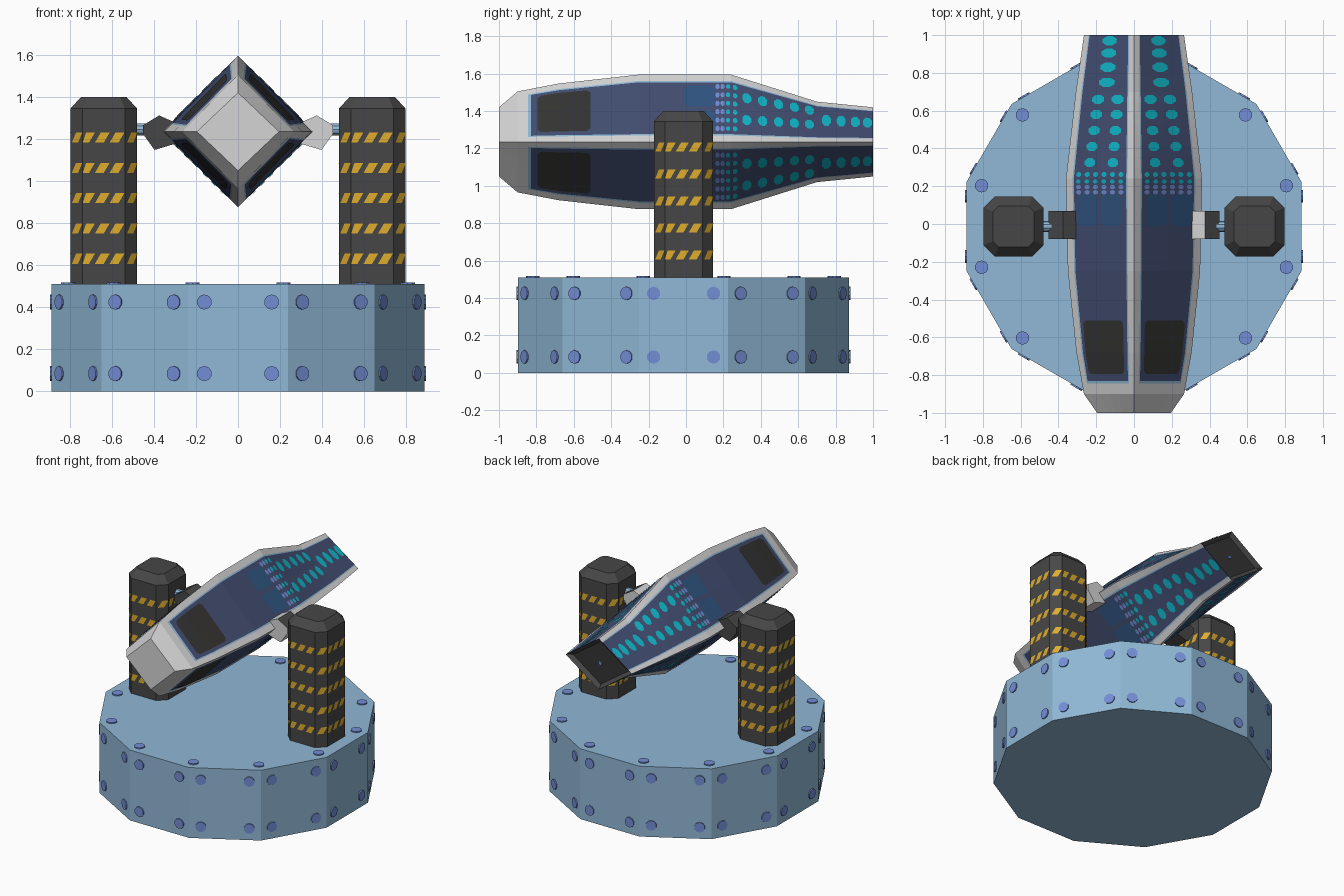
import bpy, bmesh, math
from mathutils import Vector, Matrix

if "Cube" in bpy.data.objects:
    bpy.data.objects.remove(bpy.data.objects["Cube"])

COLS = {
    "light_blue": (0.28, 0.48, 0.67), "pale_grey": (0.66, 0.66, 0.67), "charcoal": (0.062, 0.062, 0.062),
    "navy": (0.055, 0.075, 0.165), "periwinkle": (0.17, 0.27, 0.66), "cyan": (0.005, 0.47, 0.58),
    "yellow": (0.74, 0.42, 0.025), "deep_blue": (0.03, 0.09, 0.22), "black": (0.035, 0.034, 0.033),
}
MATS = {}
for n, c in COLS.items():
    MATS[n] = bpy.data.materials.new(n)
    MATS[n].diffuse_color = (*c, 1)


def finish(bm, name, *mats, recalc=True):
    if recalc:
        bmesh.ops.recalc_face_normals(bm, faces=bm.faces)
    me = bpy.data.meshes.new(name)
    bm.to_mesh(me)
    bm.free()
    ob = bpy.data.objects.new(name, me)
    bpy.context.collection.objects.link(ob)
    for m in mats:
        me.materials.append(MATS[m])
    return ob


def face_out(bm, pts, out):
    f = bm.faces.new([bm.verts.new(p) for p in pts])
    f.normal_update()
    if f.normal.dot(Vector(out)) < 0:
        f.normal_flip()
    return f


def loft(bm, rings):
    vs = [[bm.verts.new(p) for p in r] for r in rings]
    n = len(vs[0])
    for a, b in zip(vs, vs[1:]):
        for i in range(n):
            bm.faces.new((a[i], a[(i + 1) % n], b[(i + 1) % n], b[i]))
    return bm.faces.new(vs[0]), bm.faces.new(vs[-1])


CY = -0.013   # turntable centre
ZC = 1.235    # body axis height

# Twelve-sided base
R = 0.917
bm = bmesh.new()
ring = [(R * math.cos(math.radians(15 + 30 * i)), CY + R * math.sin(math.radians(15 + 30 * i))) for i in range(12)]
loft(bm, [[(x, y, z) for x, y in ring] for z in (0, 0.51)])
finish(bm, "base", "light_blue")

# Bolt heads on sides and top of base
bm = bmesh.new()


def bolt(loc, direction):
    rot = Vector(direction).to_track_quat('Z', 'Y').to_matrix().to_4x4()
    bmesh.ops.create_cone(bm, cap_ends=True, segments=10, radius1=0.036, radius2=0.036, depth=0.016,
                          matrix=Matrix.Translation(loc) @ rot)


ap = R * math.cos(math.radians(15))
for i in range(12):
    a = math.radians(30 * i)
    n, t = Vector((math.cos(a), math.sin(a), 0)), Vector((-math.sin(a), math.cos(a), 0))
    for s in (-0.16, 0.16):
        for z in (0.085, 0.425):
            bolt(n * ap + t * s + Vector((0, CY, z)), n)
    b = a + math.radians(15)
    bolt(Vector((0.835 * math.cos(b), CY + 0.835 * math.sin(b), 0.51)), (0, 0, 1))
finish(bm, "base_bolts", "periwinkle")


# Support posts with hazard stripes
def octagon(cx, h, c):
    k = h - c
    return [(cx + x, CY + y) for x, y in ((h, -k), (h, k), (k, h), (-k, h), (-h, k), (-h, -k), (-k, -h), (k, -h))]


for side, sx in (("left", -1), ("right", 1)):
    cx = 0.638 * sx
    o, top = octagon(cx, 0.158, 0.058), octagon(cx, 0.108, 0.03)
    bm = bmesh.new()
    loft(bm, [[(*p, 0.505) for p in o], [(*p, 1.345) for p in o], [(*p, 1.4) for p in top]])
    finish(bm, side + "_post", "charcoal")

    bm = bmesh.new()
    for i in range(8):
        p, q = Vector((*o[i], 0)), Vector((*o[(i + 1) % 8], 0))
        L = (q - p).length
        d = (q - p).normalized()
        n = Vector((d.y, -d.x, 0))
        starts = (-0.012, 0.058, 0.128) if L > 0.1 else (0.012,)
        for k in range(5):
            z = 0.607 + 0.144 * k
            for u in starts:
                quad = [(u, z), (u + 0.042, z), (u + 0.07, z + 0.048), (u + 0.028, z + 0.048)]
                face_out(bm, [p + d * min(max(a, 0), L) + n * 0.003 + Vector((0, 0, h)) for a, h in quad], n)
    finish(bm, side + "_post_stripes", "yellow", recalc=False)

    # Pivot axle and knuckle block
    bm = bmesh.new()
    bmesh.ops.create_cone(bm, cap_ends=True, segments=10, radius1=0.03, radius2=0.03, depth=0.16,
                          matrix=Matrix.Translation((0.45 * sx, CY, 1.245)) @ Matrix.Rotation(math.pi / 2, 4, 'Y'))
    finish(bm, side + "_axle", "light_blue")
    prof = [(0.28, 1.27), (0.375, 1.312), (0.452, 1.265), (0.452, 1.225), (0.397, 1.148), (0.29, 1.18)]
    bm = bmesh.new()
    loft(bm, [[(sx * x, y, z) for x, z in prof] for y in (-0.08, 0.068)])
    bmesh.ops.recalc_face_normals(bm, faces=bm.faces)
    for f in bm.faces:   # outer sloping faces are dark
        f.material_index = 1 if f.normal.x * sx > 0.4 and f.normal.z > 0 else 0
    finish(bm, side + "_knuckle", "pale_grey" if sx > 0 else "charcoal", "charcoal")

# Diamond-section body: (y, half width, half height)
KEYS = [(-1, .195, .185), (-.9, .265, .27), (-.68, .305, .312), (-.25, .35, .36),
        (.24, .36, .36), (.7, .308, .215), (1, .265, .185)]


def half(y):
    for (a, w0, h0), (b, w1, h1) in zip(KEYS, KEYS[1:]):
        if y <= b + 1e-6:
            f = (y - a) / (b - a)
            return w0 + (w1 - w0) * f, h0 + (h1 - h0) * f
    return KEYS[-1][1:]


def surf(y, t, sx, sz, off=0.0):
    """Point on one of the four body faces; t runs from side edge to ridge."""
    w, h = half(y)
    n = Vector((h, 0, w)).normalized() * off
    return Vector((sx * (w * (1 - t) + n.x), y, ZC + sz * (h * t + n.z)))


TS = [0, .095, .115, .3, .5, .7, .885, .905]
QUADS = [(1, 1, False), (-1, 1, True), (-1, -1, False), (1, -1, True)]
YS = [-1, -.9, -.845, -.83, -.68, -.46, -.25, 0, .24] + [.24 + .0575 * i for i in range(1, 9)] + [.775, .85, .925, 1]


def section(y):
    pts = []
    for sx, sz, rev in QUADS:
        for t in ([1] + TS[:0:-1] if rev else TS):
            pts.append(surf(y, t, sx, sz))
    return pts


bm = bmesh.new()
front, back = loft(bm, [section(y) for y in YS])
for f in bm.faces:   # recessed-look panels and their thin trim
    if f in (front, back):
        continue
    c = f.calc_center_median()
    t = abs(c.z - ZC) / half(c.y)[1]
    if c.y > -.845 and .095 < t < .905:
        f.material_index = 1 if c.y > -.83 and .115 < t < .885 else 2
bmesh.ops.recalc_face_normals(bm, faces=bm.faces)
back.material_index = 3
bmesh.ops.inset_region(bm, faces=[back], thickness=0.025)
back.material_index = 4
bmesh.ops.translate(bm, verts=back.verts, vec=(0, -0.025, 0))
finish(bm, "body", "pale_grey", "navy", "light_blue", "charcoal", "black", recalc=False)

# Painted details repeated on the four body faces
vents, patches, lights, studs = (bmesh.new() for _ in range(4))


def plate(bm, y0, y1, t0, t1, sx, sz, off=0.004, r=0.02):
    ys = sorted({y0, y0 + r, y1 - r, y1} | {k[0] for k in KEYS if y0 < k[0] < y1})
    span = [(t0 + r * 2, t1 - r * 2) if y in (y0, y1) else (t0, t1) for y in ys]
    for i in range(len(ys) - 1):
        (a, b), (c, d) = span[i], span[i + 1]
        face_out(bm, [surf(ys[i], a, sx, sz, off), surf(ys[i], b, sx, sz, off),
                      surf(ys[i + 1], d, sx, sz, off), surf(ys[i + 1], c, sx, sz, off)], (sx, 0, sz))


def dot(bm, y, t, ry, rt, sx, sz):
    pts = [surf(y + ry * math.cos(math.pi * (i + .5) / 4), t + rt * math.sin(math.pi * (i + .5) / 4), sx, sz, .004)
           for i in range(8)]
    face_out(bm, pts, (sx, 0, sz))


for sx, sz, _ in QUADS:
    plate(vents, -.795, -.51, .17, .83, sx, sz)
    for t0, t1 in ((.16, .46), (.52, .82)):
        plate(patches, -.01, .155, t0, t1, sx, sz)
    for i in range(6):   # fine dots
        t = .19 + .125 * i
        dot(studs, .168, t, .012, .04, sx, sz)
        dot(studs, .196, t, .012, .04, sx, sz)
        dot(lights, .225, t, .012, .035, sx, sz)
        dot(lights, .262, t, .013, .04, sx, sz)
    for i, y in enumerate((.325, .41, .495, .58, .66)):   # paired lamps
        for t in (.34 + .015 * i, .69 + .01 * i):
            dot(lights, y, t, .026, .085 + .006 * i, sx, sz)
    for y in (.75, .83, .905, .97):   # single lamps
        dot(lights, y, .53, .026, .15, sx, sz)
finish(vents, "body_vents", "black", recalc=False)
finish(patches, "body_patches", "deep_blue", recalc=False)
finish(lights, "body_lights", "cyan", recalc=False)
finish(studs, "body_studs", "periwinkle", recalc=False)

# Small stud in the rear recess
bm = bmesh.new()
bmesh.ops.create_cone(bm, cap_ends=True, segments=8, radius1=0.012, radius2=0.012, depth=0.01,
                      matrix=Matrix.Translation((0, 0.977, ZC)) @ Matrix.Rotation(math.pi / 2, 4, 'X'))
finish(bm, "rear_stud", "periwinkle")

for m in bpy.data.materials:
    if m.users and not m.is_grease_pencil:
        m.use_nodes = True
        m.node_tree.nodes["Principled BSDF"].inputs["Base Color"].default_value = m.diffuse_color
